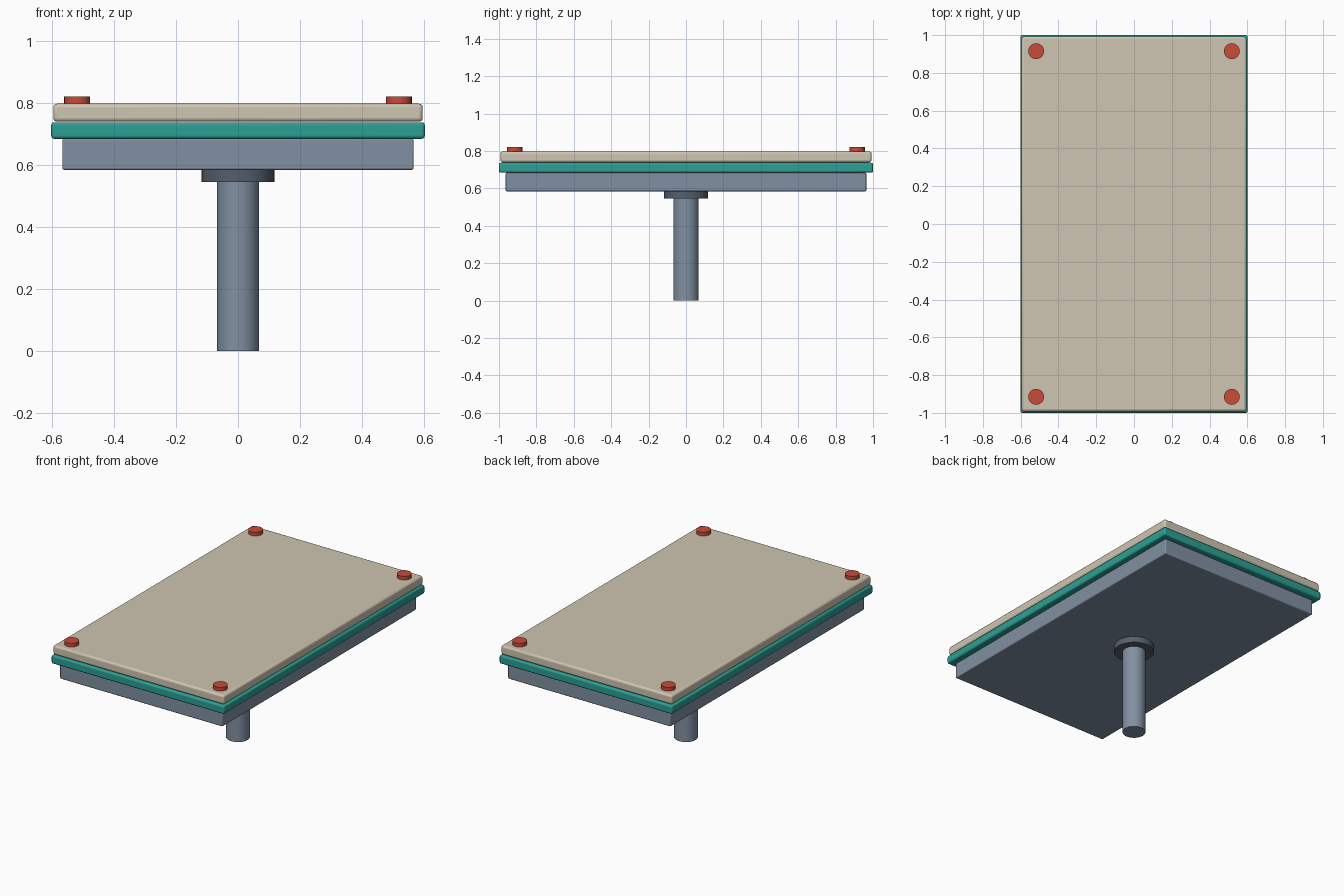
import bpy

if "Cube" in bpy.data.objects:
    bpy.data.objects.remove(bpy.data.objects["Cube"])


def material(name, rgb):
    m = bpy.data.materials.new(name)
    m.diffuse_color = (*rgb, 1)
    m.use_nodes = True
    m.node_tree.nodes["Principled BSDF"].inputs["Base Color"].default_value = m.diffuse_color
    return m


def finish(ob, name, mat):
    ob.name = name
    ob.data.materials.append(mat)
    bpy.ops.object.shade_smooth_by_angle()


def slab(name, hx, hy, z0, z1, bevel, mat):
    bpy.ops.mesh.primitive_cube_add(size=1, location=(0, 0, (z0 + z1) / 2))
    ob = bpy.context.object
    ob.scale = (2 * hx, 2 * hy, z1 - z0)
    bpy.ops.object.transform_apply(location=False, rotation=False, scale=True)
    mod = ob.modifiers.new("rounded_edges", "BEVEL")
    mod.width = bevel
    mod.segments = 3
    finish(ob, name, mat)


def cylinder(name, x, y, r, z0, z1, sides, mat):
    bpy.ops.mesh.primitive_cylinder_add(
        vertices=sides, radius=r, depth=z1 - z0, location=(x, y, (z0 + z1) / 2))
    finish(bpy.context.object, name, mat)


steel = material("steel", (0.22, 0.28, 0.36))
dark = material("dark_steel", (0.09, 0.115, 0.15))
teal = material("teal", (0.025, 0.35, 0.30))
beige = material("beige", (0.62, 0.56, 0.44))
red = material("red", (0.58, 0.07, 0.04))

# Support post and mounting collar
cylinder("post", 0, 0, 0.068, 0, 0.56, 32, steel)
cylinder("collar", 0, 0, 0.118, 0.545, 0.585, 32, dark)

# Stacked plates
slab("base_plate", 0.566, 0.964, 0.584, 0.684, 0.006, steel)
slab("middle_plate", 0.602, 1.0, 0.684, 0.737, 0.01, teal)
slab("top_plate", 0.595, 0.992, 0.739, 0.797, 0.012, beige)

# Corner studs
for sx, x in (("left", -0.518), ("right", 0.518)):
    for sy, y in (("front", -0.915), ("back", 0.915)):
        cylinder(f"stud_{sy}_{sx}", x, y, 0.042, 0.79, 0.82, 24, red)
